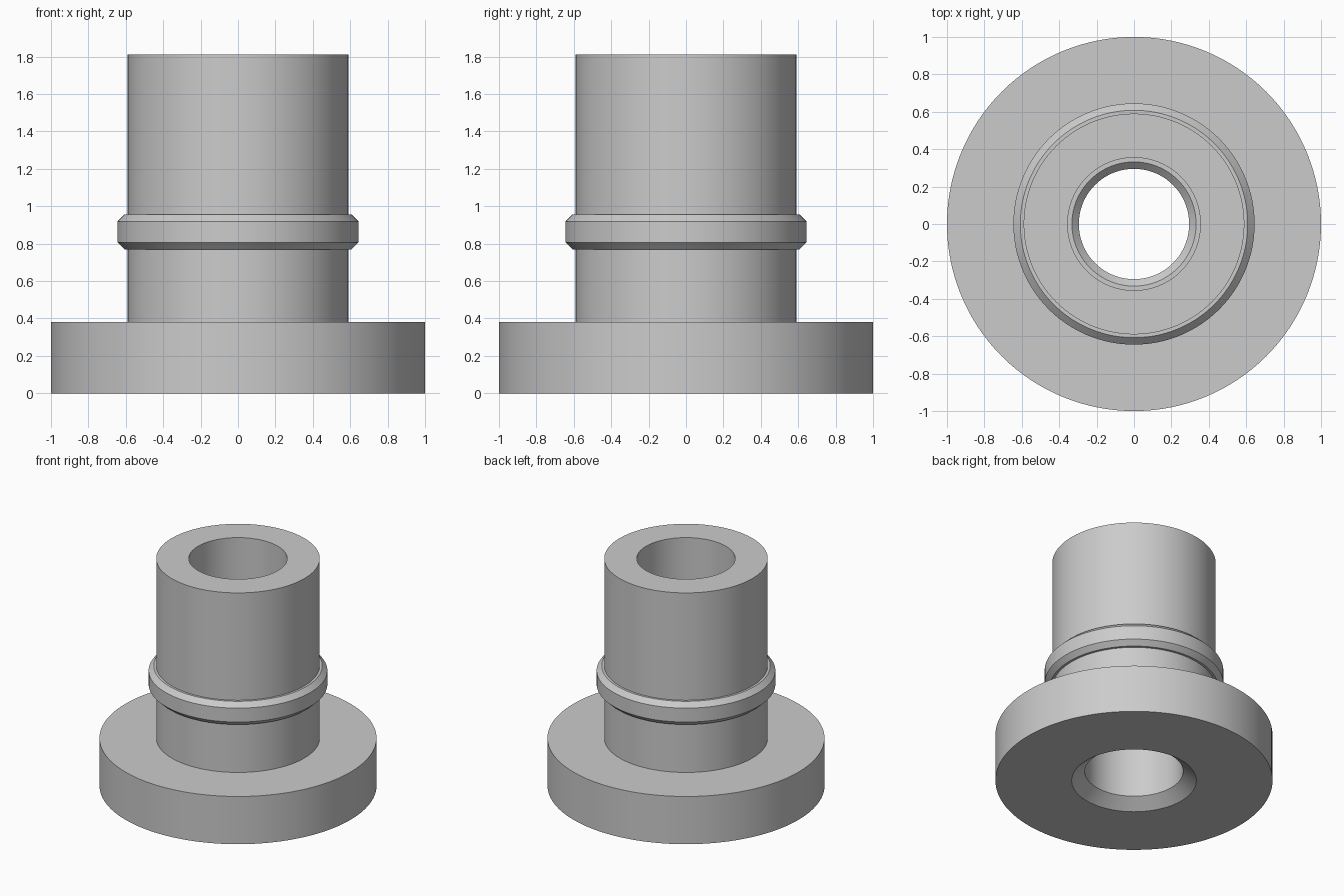
import bpy
import bmesh
import math

cube = bpy.data.objects.get("Cube")
if cube:
    bpy.data.objects.remove(cube, do_unlink=True)

SEGMENTS = 128

grey = bpy.data.materials.new("plain grey")
grey.use_nodes = True
colour = (0.6, 0.6, 0.6, 1)
grey.diffuse_color = colour
grey.node_tree.nodes["Principled BSDF"].inputs["Base Color"].default_value = colour


def lathe(name, profile):
    """Revolve a closed (radius, height) profile about the z axis."""
    bm = bmesh.new()
    verts = [bm.verts.new((r, 0, z)) for r, z in profile]
    edges = [bm.edges.new((a, b)) for a, b in zip(verts, verts[1:] + verts[:1])]
    bmesh.ops.spin(bm, geom=verts + edges, cent=(0, 0, 0), axis=(0, 0, 1),
                   angle=math.tau, steps=SEGMENTS, use_merge=True)
    bmesh.ops.remove_doubles(bm, verts=bm.verts, dist=1e-5)
    bmesh.ops.recalc_face_normals(bm, faces=bm.faces)
    mesh = bpy.data.meshes.new(name)
    bm.to_mesh(mesh)
    bm.free()
    mesh.materials.append(grey)
    obj = bpy.data.objects.new(name, mesh)
    bpy.context.collection.objects.link(obj)
    bpy.ops.object.select_all(action="DESELECT")
    obj.select_set(True)
    bpy.context.view_layer.objects.active = obj
    bpy.ops.object.shade_smooth_by_angle(angle=math.radians(30))
    return obj


bore, tube = 0.355, 0.59
ring_low, ring_high, top = 0.77, 0.955, 1.81
ring_in, ring_out, chamfer = 0.295, 0.645, 0.037

# Wide flange and lower neck, with a countersunk bore underneath
lathe("flanged_base", [
    (0.45, 0), (1, 0), (1, 0.38), (tube, 0.38),
    (tube, ring_low), (bore, ring_low), (bore, 0.075)])

# Bevelled collar that stands proud of the tube inside and out
lathe("collar_ring", [
    (ring_in + chamfer, ring_low), (ring_out - chamfer, ring_low),
    (ring_out, ring_low + chamfer), (ring_out, ring_high - chamfer),
    (ring_out - chamfer, ring_high), (ring_in + chamfer, ring_high),
    (ring_in, ring_high - chamfer), (ring_in, ring_low + chamfer)])

# Plain upper tube
lathe("upper_tube", [
    (bore, ring_high), (tube, ring_high), (tube, top), (bore, top)])
